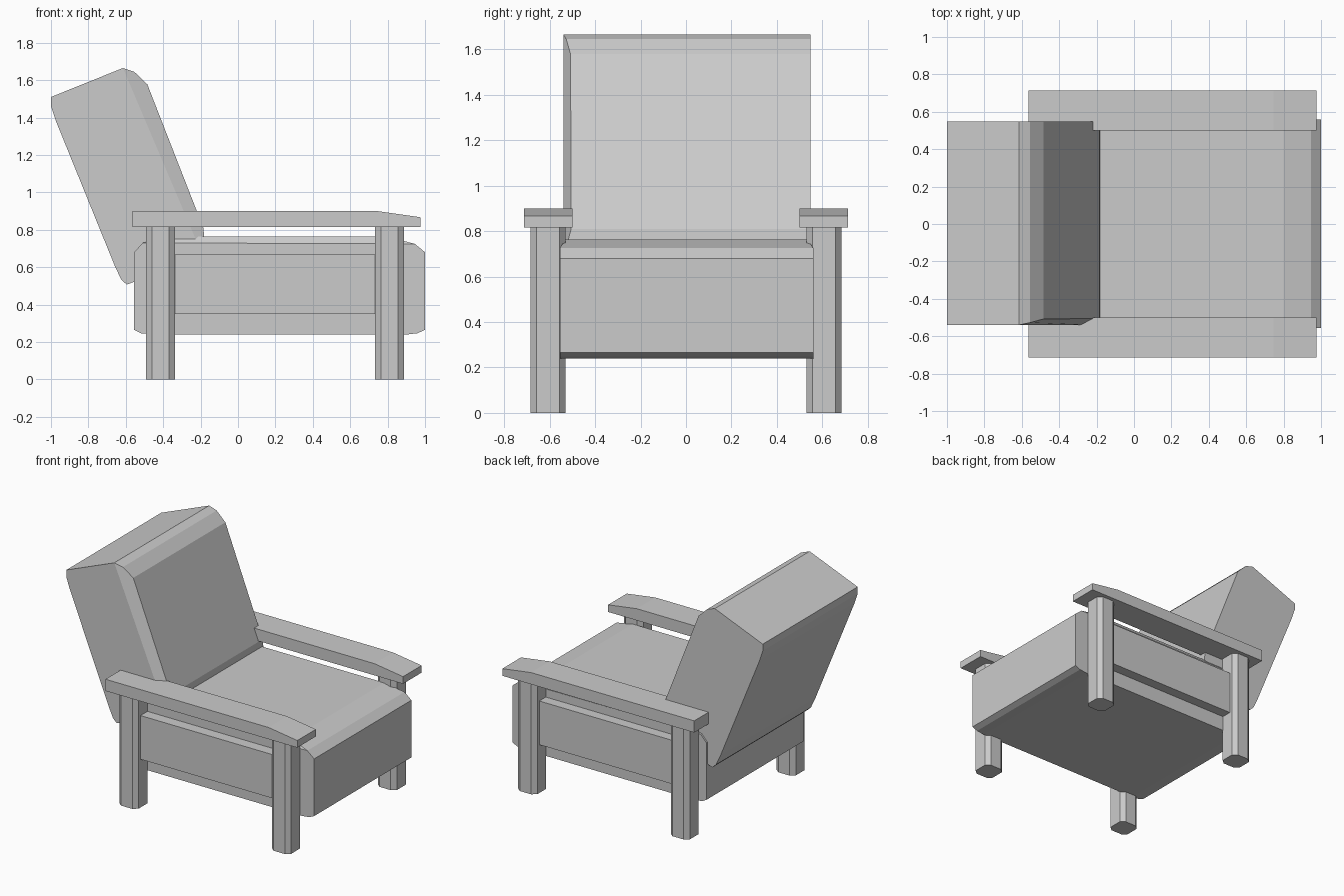
import bpy
import bmesh

if "Cube" in bpy.data.objects:
    bpy.data.objects.remove(bpy.data.objects["Cube"])


def finish(name, bm):
    bmesh.ops.recalc_face_normals(bm, faces=bm.faces)
    mesh = bpy.data.meshes.new(name)
    bm.to_mesh(mesh)
    bm.free()
    obj = bpy.data.objects.new(name, mesh)
    bpy.context.collection.objects.link(obj)
    return obj


def prism(name, profile, y0, y1, inset0=None, inset1=None, flank=None):
    """Extrude an XZ profile along y. Insets move chosen points inward,
    flank (first, last) splits the end caps so the inset part is its own facet."""
    bm = bmesh.new()
    inset0, inset1 = inset0 or {}, inset1 or {}
    n = len(profile)
    a = [bm.verts.new((x, y0 + inset0.get(i, 0), z)) for i, (x, z) in enumerate(profile)]
    b = [bm.verts.new((x, y1 - inset1.get(i, 0), z)) for i, (x, z) in enumerate(profile)]
    for i in range(n):
        j = (i + 1) % n
        bm.faces.new((a[i], a[j], b[j], b[i]))
    for ring in (a, b):
        if flank:
            f, l = flank
            bm.faces.new(ring[f:l + 1])
            bm.faces.new(ring[l:] + ring[:f + 1])
        else:
            bm.faces.new(ring)
    return finish(name, bm)


def column(name, outline, z0, z1):
    """Extrude an XY outline upward."""
    bm = bmesh.new()
    lo = [bm.verts.new((x, y, z0)) for x, y in outline]
    face = bm.faces.new(lo)
    top = bmesh.ops.extrude_face_region(bm, geom=[face])["geom"]
    for v in top:
        if isinstance(v, bmesh.types.BMVert):
            v.co.z = z1
    return finish(name, bm)


# Seat cushion with softened front, back and upper side edges
seat = [(-0.555, 0.68), (-0.51, 0.73), (-0.37, 0.763), (0.80, 0.763),
        (0.945, 0.725), (1.0, 0.68), (1.0, 0.265), (0.96, 0.247), (0.90, 0.24),
        (-0.45, 0.24), (-0.52, 0.247), (-0.555, 0.265)]
soft = {2: 0.025, 3: 0.025}
prism("seat", seat, -0.555, 0.56, soft, soft, flank=(1, 4))

# Reclined backrest with a wedge-shaped chamfer on one front edge
back = [(-1.0, 1.51), (-0.615, 1.665), (-0.555, 1.645), (-0.485, 1.578),
        (-0.185, 0.81), (-0.18, 0.755), (-0.22, 0.735), (-0.56, 0.52),
        (-0.595, 0.507), (-0.625, 0.535), (-0.66, 0.61), (-0.975, 1.385), (-1.0, 1.46)]
prism("backrest", back, -0.54, 0.548,
      inset0={2: 0.013, 3: 0.032, 4: 0.035, 5: 0.02}, flank=(1, 6))

# Armrests, side rails and legs on both sides
arm = [(-0.565, 0.815), (0.975, 0.815), (0.975, 0.867), (0.745, 0.90), (-0.565, 0.90)]
rail = [(-0.38, 0.35), (0.77, 0.35), (0.77, 0.667), (-0.38, 0.667)]
for side, s in (("right", -1), ("left", 1)):
    prism(side + "_armrest", arm, s * 0.50, s * 0.713)
    prism(side + "_rail", rail, s * 0.54, s * 0.635)
    for pos, cx in (("front", 0.81), ("back", -0.415)):
        # chamfered square section
        h, cx_in, cy_in = 0.077, 0.045, 0.05
        cy = s * 0.607
        outline = [(cx + px, cy + py) for px, py in (
            (h, cy_in), (cx_in, h), (-cx_in, h), (-h, cy_in),
            (-h, -cy_in), (-cx_in, -h), (cx_in, -h), (h, -cy_in))]
        column(f"{pos}_{side}_leg", outline, 0.0, 0.82)
